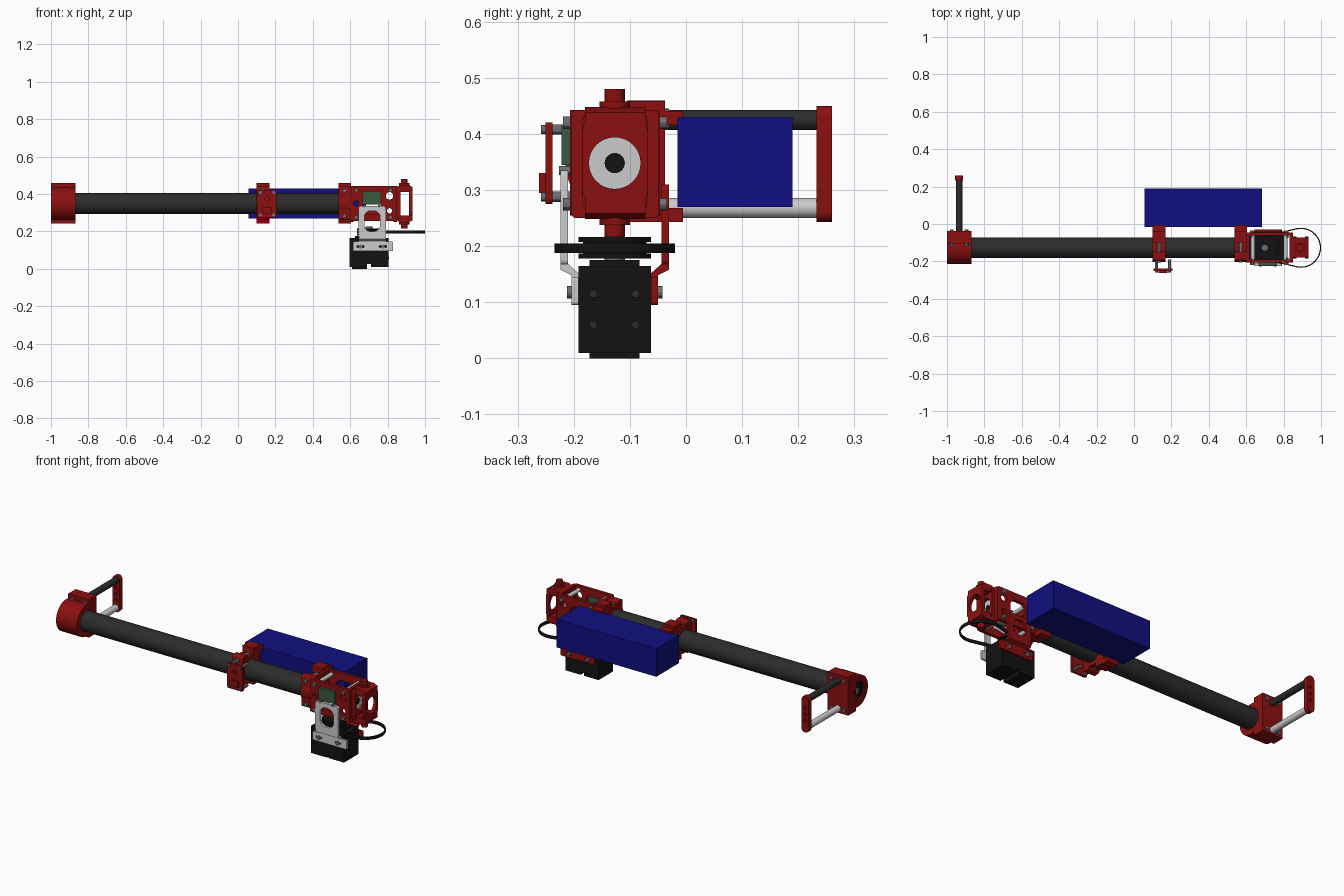
import bpy, math
from mathutils import Matrix, Vector

if "Cube" in bpy.data.objects:
    bpy.data.objects.remove(bpy.data.objects["Cube"])

def mat(name, r, g, b):
    m = bpy.data.materials.new(name)
    m.diffuse_color = (r, g, b, 1)
    m.use_nodes = True
    m.node_tree.nodes["Principled BSDF"].inputs["Base Color"].default_value = m.diffuse_color
    return m

RED = mat("red_plastic", .26, .005, .005)
BLACK = mat("black", .006, .006, .006)
DARK = mat("carbon", .025, .025, .025)
BLUE = mat("blue", .005, .005, .22)
WHITE = mat("white", .9, .9, .9)
STEEL = mat("steel", .16, .16, .17)
GREEN = mat("green", .04, .1, .05)
SILVER = mat("aluminium", .6, .6, .6)
CY, CZ = -.127, .348          # main tube axis

# frames mapping a 2D profile plane + depth axis to the world
FRAMES = {'X': Matrix(((0, 0, 1), (1, 0, 0), (0, 1, 0))),
          'Y': Matrix(((1, 0, 0), (0, 0, -1), (0, 1, 0))),
          'Z': Matrix.Identity(3)}

def circle(u, v, r, n=32):
    return [(u + r * math.cos(2 * math.pi * i / n), v + r * math.sin(2 * math.pi * i / n)) for i in range(n)]

def rrect(u0, u1, v0, v1, r=0):
    if r == 0:
        return [(u0, v0), (u1, v0), (u1, v1), (u0, v1)]
    pts = []
    for k, (u, v) in enumerate([(u1 - r, v1 - r), (u0 + r, v1 - r), (u0 + r, v0 + r), (u1 - r, v0 + r)]):
        pts += [(u + r * math.cos(math.pi / 2 * (k + i / 6)), v + r * math.sin(math.pi / 2 * (k + i / 6))) for i in range(7)]
    return pts

def slab(name, axis, a, b, m, *loops):
    """Outline (first loop) with holes (other loops), extruded from a to b along axis."""
    cu = bpy.data.curves.new(name, 'CURVE')
    cu.dimensions, cu.fill_mode, cu.extrude = '2D', 'BOTH', abs(b - a) / 2
    for pts in loops:
        s = cu.splines.new('POLY')
        s.points.add(len(pts) - 1)
        for p, (u, v) in zip(s.points, pts):
            p.co = (u, v, 0, 1)
        s.use_cyclic_u = True
    o = bpy.data.objects.new(name, cu)
    bpy.context.collection.objects.link(o)
    o.matrix_world = FRAMES[axis].to_4x4()
    o.location['XYZ'.index(axis)] = (a + b) / 2
    bpy.ops.object.select_all(action='DESELECT')
    o.select_set(True)
    bpy.context.view_layer.objects.active = o
    bpy.ops.object.convert(target='MESH')
    o = bpy.context.object
    o.data.materials.append(m)
    bpy.ops.object.shade_smooth_by_angle()
    return o

def box(name, x, y, z, m):
    return slab(name, 'Z', z[0], z[1], m, rrect(*x, *y))

def cyl(name, axis, a, b, u, v, r, m, hole=0, n=32):
    return slab(name, axis, a, b, m, circle(u, v, r, n), *([circle(u, v, hole, n)] if hole else []))

# main tube and blue battery box
cyl("main_tube", 'X', -.99, .60, CY, CZ, .056, DARK, .046, 48)
box("battery_box", (.055, .685), (-.015, .19), (.27, .43), BLUE)

# tail cap: round collar, clamp block and bolts
cyl("tail_collar", 'X', -1, -.87, CY, CZ, .088, RED, .056, 48)
slab("tail_block", 'X', -1, -.87, RED, rrect(-.105, -.037, .243, .46), circle(-.09, CZ, .012))
cyl("tail_inner_ring", 'X', -.997, -.97, CY, CZ, .05, BLACK, .022)
cyl("tail_core", 'X', -.99, -.95, CY, CZ, .022, STEEL)
for x in (-.975, -.895):
    for z in (.265, .435):
        cyl("tail_bolt", 'Y', -.118, -.03, x, z, .01, STEEL, n=12)

# tail outrigger
cyl("upper_rod", 'Y', -.06, .245, -.935, .425, .018, DARK)
cyl("lower_rod", 'Y', -.06, .255, -.935, .268, .018, WHITE)
slab("rod_end_plate", 'Y', .233, .26, RED, rrect(-.957, -.913, .243, .45, .02),
     *[circle(-.935, z, .009, 12) for z in (.31, .347, .384)])

# two tube clamps
for x0, x1, y0 in ((.10, .168, -.195), (.537, .603, -.195)):
    slab("clamp_ring", 'X', x0, x1, RED, circle(CY, CZ, .076, 40), circle(CY, CZ, .054, 40))
    slab("clamp_back", 'X', x0, x1, RED, rrect(-.10, -.037, .25, .458))
    slab("clamp_front", 'X', x0, x1, RED, rrect(y0, -.15, .262, .44, .01))
    for z in (.263, .436):
        box("clamp_foot", (x0, x1), (-.05, -.005), (z - .02, z + .005), RED)
    for z in (.282, .418):
        cyl("clamp_bolt", 'Y', -.205, -.03, (x0 + x1) / 2, z, .011, STEEL, n=12)

# electronics bracket on the first clamp
slab("sensor_plate", 'Y', -.25, -.238, RED, rrect(.105, .205, .275, .42, .008),
     circle(.155, .375, .012, 16), circle(.155, .32, .012, 16))
for x in (.12, .19):
    for z in (.288, .408):
        cyl("sensor_standoff", 'Y', -.24, -.19, x, z, .009, STEEL, n=12)
        cyl("sensor_bolt", 'Y', -.258, -.25, x, z, .008, STEEL, n=12)
box("sensor_tab", (.13, .18), (-.262, -.25), (.295, .33), RED)

# motor mount frame: open top and bottom, two side plates, two end walls
for y0, y1 in ((-.207, -.190), (-.062, -.046)):
    slab("mount_side", 'Y', y0, y1, RED, rrect(.60, .847, .255, .443, .008),
         rrect(.665, .765, .29, .40, .03), circle(.63, .35, .014, 16), circle(.81, .39, .02, 20),
         circle(.81, .31, .014, 16))
    for x in (.632, .815):
        for z in (.275, .42):
            cyl("mount_bolt", 'Y', y0 - .012, y1 + .012, x, z, .011, STEEL, n=12)
for x in (.635, .81):
    for z in (.275, .42):
        cyl("mount_spacer", 'Y', -.19, -.062, x, z, .011, WHITE, n=16)
for x0, x1 in ((.60, .617), (.832, .85)):
    slab("mount_end", 'X', x0, x1, RED, rrect(-.205, -.048, .25, .443, .01), circle(CY, CZ, .046))
cyl("bearing_disc", 'X', .834, .847, CY, CZ, .046, WHITE, .018)
cyl("bearing_core", 'X', .832, .846, CY, CZ, .018, BLACK)

# pivoting end fork: frame with side slots and a round window
slab("fork_end", 'X', .914, .932, RED, rrect(-.185, -.068, .28, .425, .02), circle(CY, CZ, .046))
slab("fork_root", 'X', .85, .87, RED, rrect(-.185, -.068, .26, .44, .02), circle(CY, CZ, .046))
for s in (1, -1):
    prof = [(x, CZ + s * z) for x, z in ((.85, .062), (.932, .062), (.932, .09), (.91, .10), (.866, .10), (.85, .09))]
    slab("fork_arm", 'Y', -.18, -.072, RED, prof)
    z = sorted((CZ + s * .098, CZ + s * .132))
    cyl("fork_pivot", 'Z', z[0], z[1], .889, CY, .018, RED)
    z = sorted((CZ + s * .095, CZ + s * .11))
    cyl("fork_pivot_base", 'Z', z[0], z[1], .889, CY, .027, RED)

# green circuit board
box("circuit_board", (.665, .765), (-.222, -.207), (.345, .415), GREEN)
for x in (.675, .755):
    cyl("board_bolt", 'Y', -.226, -.205, x, .335, .008, STEEL, n=12)

# motor with base notch and shaft
slab("motor_body", 'Y', -.192, -.062, BLACK,
     [(.596, .01), (.69, .01), (.69, .025), (.71, .025), (.71, .01), (.805, .01), (.805, .165), (.596, .165)])
box("motor_base", (.61, .69), (-.172, -.083), (0, .012), BLACK)
box("motor_top", (.625, .775), (-.172, -.083), (.163, .175), BLACK)
for y in (-.165, -.09):
    for z in (.06, .115):
        cyl("motor_screw", 'X', .80, .808, y, z, .007, DARK, n=12)
cyl("motor_shaft", 'Z', .17, .225, .70, CY, .018, STEEL)

# drive pulley: two flanges around a groove
for z0, z1, r in ((.178, .187, .065), (.187, .207, .057), (.207, .216, .065)):
    cyl("drive_pulley", 'Z', z0, z1, .70, CY, r, BLACK, n=40)

# belt wrapped around the drive pulley and the fork axis
def belt(r1, r2, c1=.70, c2=.893):
    a = math.acos((r1 - r2) / (c2 - c1))
    arc = lambda c, r, s, e: [(c + r * math.cos(s + (e - s) * i / 32), CY + r * math.sin(s + (e - s) * i / 32)) for i in range(33)]
    return arc(c2, r2, -a, a) + arc(c1, r1, a, 2 * math.pi - a)
slab("drive_belt", 'Z', .188, .205, BLACK, belt(.063, .107), belt(.057, .101))

# stepped motor hangers: upper plate, inward step and lower flange, front and back
def hanger(name, side, ztop, m):
    y = lambda d: CY + side * d
    up, low = sorted((y(.083), y(.097))), sorted((y(.065), y(.077)))
    slab(name + "_upper", 'Y', *up, m, rrect(.645, .79, .165, ztop, .012),
         rrect(.675, .76, .20, ztop - .025, .035))
    slab(name + "_step", 'X', .645, .79, m,
         [(y(.097), .168), (y(.083), .168), (y(.065), .152), (y(.065), .138), (y(.077), .138), (y(.077), .148), (y(.097), .158)])
    slab(name + "_lower", 'Y', *low, m, rrect(.615, .83, .095, .145, .006),
         rrect(.635, .675, .114, .124, .004), rrect(.755, .795, .114, .124, .004))
    bolt = sorted((y(.06), y(.085)))
    for x in (.655, .775):
        cyl(name + "_bolt", 'Y', *bolt, x, .118, .011, STEEL, n=12)

hanger("front_hanger", -1, .335, SILVER)
hanger("back_hanger", 1, .31, RED)
